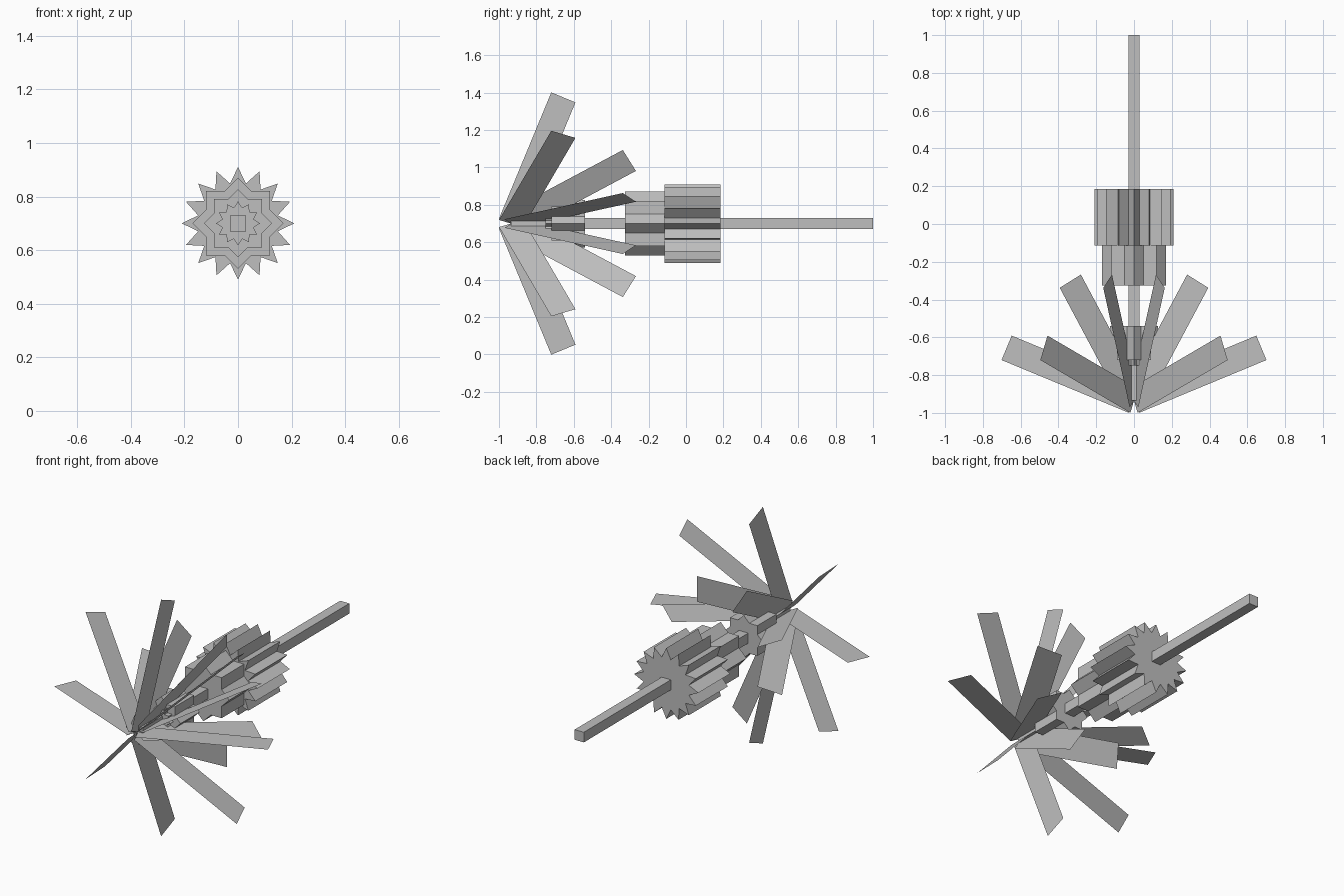
import bpy, bmesh, math
from mathutils import Vector

if "Cube" in bpy.data.objects:
    bpy.data.objects.remove(bpy.data.objects["Cube"])

AXIS_Z = 0.70      # height of the shaft
PIVOT_Y = -0.935   # point the blades fan out from

grey = bpy.data.materials.new("grey")
grey.diffuse_color = (0.52, 0.52, 0.52, 1)
grey.use_nodes = True
grey.node_tree.nodes["Principled BSDF"].inputs["Base Color"].default_value = grey.diffuse_color


def finish(name, bm):
    mesh = bpy.data.meshes.new(name)
    bm.to_mesh(mesh)
    bm.free()
    mesh.materials.append(grey)
    obj = bpy.data.objects.new(name, mesh)
    bpy.context.collection.objects.link(obj)
    return obj


def prism(name, outline, y0, y1):
    """Extrude an x/z outline along the shaft."""
    bm = bmesh.new()
    face = bm.faces.new([bm.verts.new((x, y0, AXIS_Z + z)) for x, z in outline])
    ext = bmesh.ops.extrude_face_region(bm, geom=[face])
    moved = [v for v in ext["geom"] if isinstance(v, bmesh.types.BMVert)]
    bmesh.ops.translate(bm, verts=moved, vec=(0, y1 - y0, 0))
    bmesh.ops.recalc_face_normals(bm, faces=bm.faces)
    return finish(name, bm)


def star(points, radius):
    """Outline of squares overlapped at even turns."""
    inner = radius * math.cos(math.pi / 4) / math.cos(math.pi / points)
    out = []
    for i in range(points * 2):
        a = math.pi * i / points
        r = inner if i % 2 else radius
        out.append((r * math.sin(a), r * math.cos(a)))
    return out


def blade_ring(name, tilt, first, length=0.73, width=0.14):
    """Eight flat blades around the shaft, edge-on to the front."""
    t = math.radians(tilt)
    for i in range(8):
        a = math.radians(first + 45 * i)
        radial = Vector((math.cos(a), 0, math.sin(a)))
        along = radial * math.sin(t) + Vector((0, math.cos(t), 0))
        side = radial * math.cos(t) - Vector((0, math.sin(t), 0))
        base = Vector((0, PIVOT_Y, AXIS_Z))
        bm = bmesh.new()
        bm.faces.new([bm.verts.new(base + along * u * length + side * v * width / 2)
                      for u, v in ((0, -1), (1, -1), (1, 1), (0, 1))])
        finish(f"{name}_{i + 1}", bm)


# Square shaft running the full length
h = 0.03
prism("shaft", [(-h, -h), (h, -h), (h, h), (-h, h)], PIVOT_Y, 1.0)

# Toothed collars stepping down toward the front
prism("large_collar", star(16, 0.21), -0.115, 0.185)
prism("medium_collar", star(8, 0.17), -0.325, -0.115)
prism("small_collar", star(8, 0.127), -0.72, -0.54)
prism("tip_collar", star(12, 0.082), -0.75, -0.72)

# Two rings of blades: wide fan and narrow fan
blade_ring("wide_blade", 67.5, 0)
blade_ring("narrow_blade", 30, 22.5)
